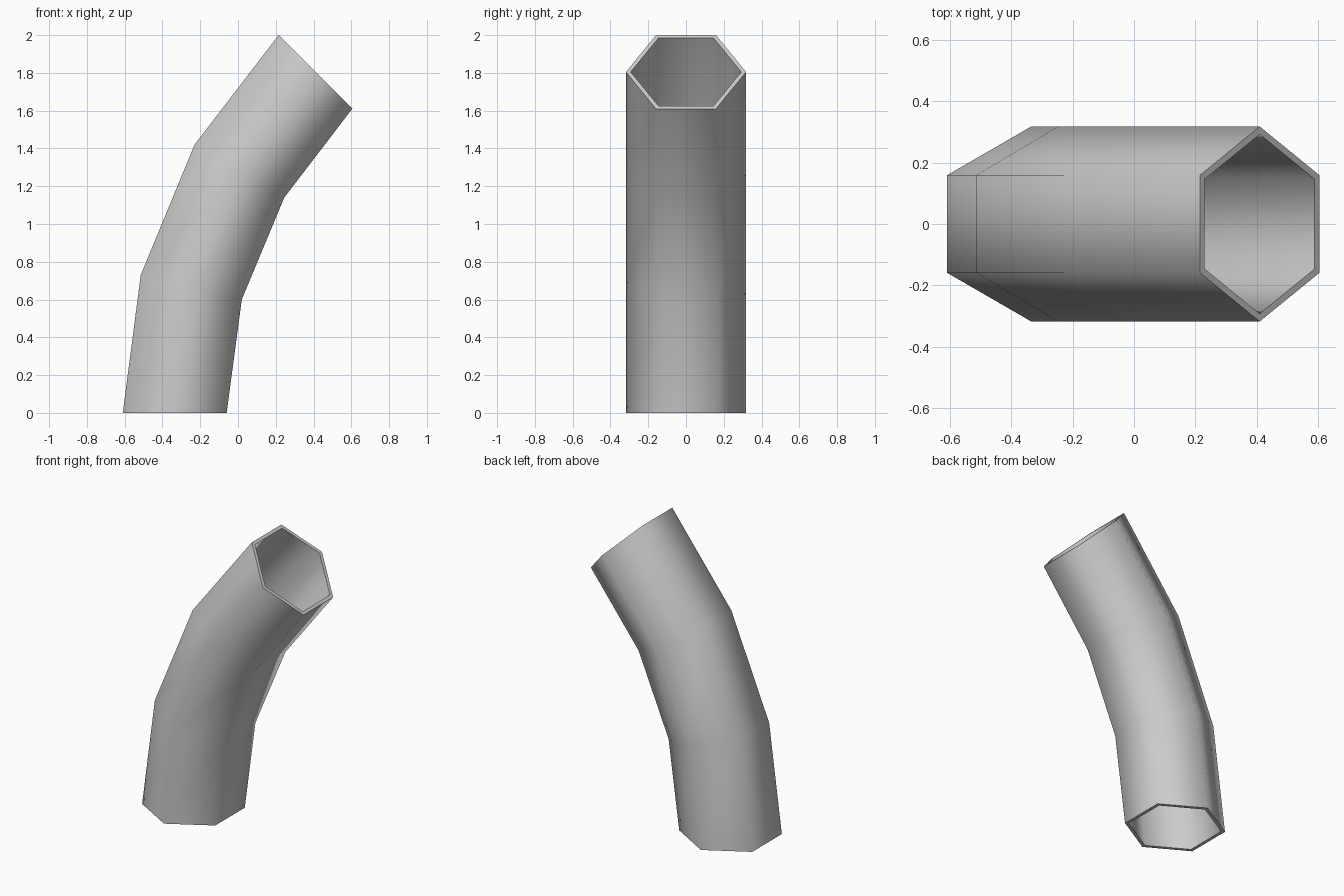
import bpy, bmesh
from math import radians, cos, sin
from mathutils import Vector

cube = bpy.data.objects.get("Cube")
if cube:
    bpy.data.objects.remove(cube)

RADIUS = 0.318
BORE = 0.92      # inner wall as a fraction of the outer wall
SIDES = 6

# Bend stations: outer-curve and inner-curve points of each ring in x, z
STATIONS = [((-0.61, 0), (-0.06, 0)),
            ((-0.515, 0.73), (0.02, 0.6)),
            ((-0.23, 1.42), (0.245, 1.14)),
            ((0.215, 2.0), (0.605, 1.61))]

grey = bpy.data.materials.new("pipe grey")
grey.use_nodes = True
colour = (0.6, 0.6, 0.6, 1)
grey.diffuse_color = colour
grey.node_tree.nodes["Principled BSDF"].inputs["Base Color"].default_value = colour


def ring(bm, station, scale):
    """Six-sided ring whose flats pass through the two station points."""
    a, b = (Vector((x, 0, z)) for x, z in station)
    centre = (a + b) / 2
    across = (b - a) / 2 / cos(radians(30))
    verts = []
    for i in range(SIDES):
        t = radians(30 + i * 360 / SIDES)
        offset = across * cos(t) + Vector((0, RADIUS * sin(t), 0))
        verts.append(bm.verts.new(centre + offset * scale))
    return verts


def bridge(bm, lower, upper):
    for i in range(SIDES):
        j = (i + 1) % SIDES
        bm.faces.new((lower[i], lower[j], upper[j], upper[i]))


# Walls run up the outside and back down the bore, closing at both rims
bm = bmesh.new()
loops = [ring(bm, s, 1) for s in STATIONS]
loops += [ring(bm, s, BORE) for s in reversed(STATIONS)]
for k, loop in enumerate(loops):
    bridge(bm, loop, loops[(k + 1) % len(loops)])
bmesh.ops.recalc_face_normals(bm, faces=bm.faces)

mesh = bpy.data.meshes.new("bent_pipe")
bm.to_mesh(mesh)
bm.free()
mesh.materials.append(grey)
pipe = bpy.data.objects.new("bent_pipe", mesh)
bpy.context.collection.objects.link(pipe)

# Smooth walls, crisp rims
bpy.ops.object.select_all(action='DESELECT')
pipe.select_set(True)
bpy.context.view_layer.objects.active = pipe
bpy.ops.object.shade_smooth_by_angle(angle=radians(70))
